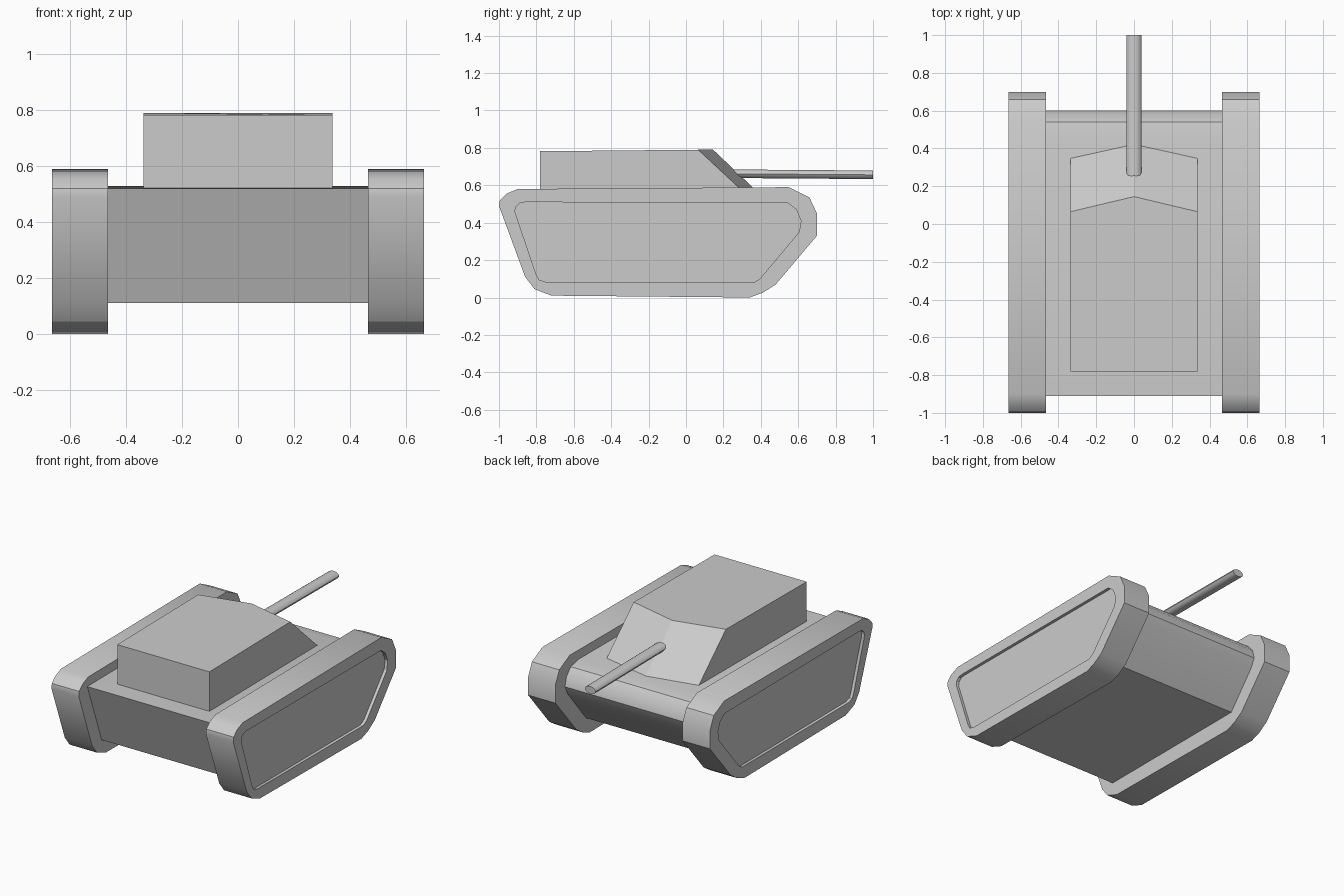
import bpy
import bmesh
from math import cos, sin, pi, radians

cube = bpy.data.objects.get("Cube")
if cube:
    bpy.data.objects.remove(cube, do_unlink=True)

grey = bpy.data.materials.new("plain grey")
grey.use_nodes = True
grey.diffuse_color = (0.6, 0.6, 0.6, 1)
grey.node_tree.nodes["Principled BSDF"].inputs["Base Color"].default_value = (0.6, 0.6, 0.6, 1)


def loft(name, rings, angle=30):
    """Join rings of equal length with quads and cap both ends."""
    bm = bmesh.new()
    loops = [[bm.verts.new(p) for p in ring] for ring in rings]
    for a, b in zip(loops, loops[1:]):
        for i in range(len(a)):
            j = (i + 1) % len(a)
            bm.faces.new((a[i], a[j], b[j], b[i]))
    bm.faces.new(loops[0])
    bm.faces.new(loops[-1])
    bmesh.ops.recalc_face_normals(bm, faces=bm.faces)
    mesh = bpy.data.meshes.new(name)
    bm.to_mesh(mesh)
    bm.free()
    mesh.materials.append(grey)
    obj = bpy.data.objects.new(name, mesh)
    bpy.context.collection.objects.link(obj)
    bpy.ops.object.select_all(action='DESELECT')
    obj.select_set(True)
    bpy.context.view_layer.objects.active = obj
    bpy.ops.object.shade_smooth_by_angle(angle=radians(angle))
    return obj


def side_ring(x, profile):
    return [(x, y, z) for y, z in profile]


# Tracks: side outline (y, z) and the matching recessed panel outline
track = [(-1, .49), (-.86, .11), (-.81, .045), (-.72, .01), (.34, 0), (.41, .025), (.48, .07),
         (.70, .33), (.70, .45), (.66, .535), (.55, .59), (-.9, .58), (-.96, .555), (-.995, .52)]
panel = [(-.915, .46), (-.8, .12), (-.785, .095), (-.75, .083), (.355, .08), (.37, .085), (.395, .1),
         (.605, .35), (.615, .41), (.59, .47), (.545, .505), (-.86, .51), (-.89, .505), (-.91, .485)]
for side, label in ((1, "left"), (-1, "right")):
    loft(label + "_track", [side_ring(side * .465, track), side_ring(side * .665, track),
                            side_ring(side * .665, panel), side_ring(side * .645, panel)])

# Hull between the tracks, with a rounded nose
hull = [(-.91, .52), (-.76, .11), (.38, .11), (.57, .34), (.6, .40), (.585, .46), (.54, .51), (.46, .528)]
loft("hull", [side_ring(-.47, hull), side_ring(.47, hull)])

# Turret with a sloped, pointed front
half = .337


def turret_ring(z_back, z_front, side_y, tip_y):
    return [(-half, -.78, z_back), (half, -.78, z_back), (half, side_y, z_front),
            (0, tip_y, z_front), (-half, side_y, z_front)]


loft("turret", [turret_ring(.51, .52, .355, .43), turret_ring(.782, .79, .065, .145)], 5)


# Gun barrel, a flattened tube
def barrel_ring(y, z, sides=10):
    return [(.04 * cos(2 * pi * i / sides), y, z + .024 * sin(2 * pi * i / sides))
            for i in range(sides)]


loft("gun_barrel", [barrel_ring(.2, .662), barrel_ring(1, .656)], 40)
